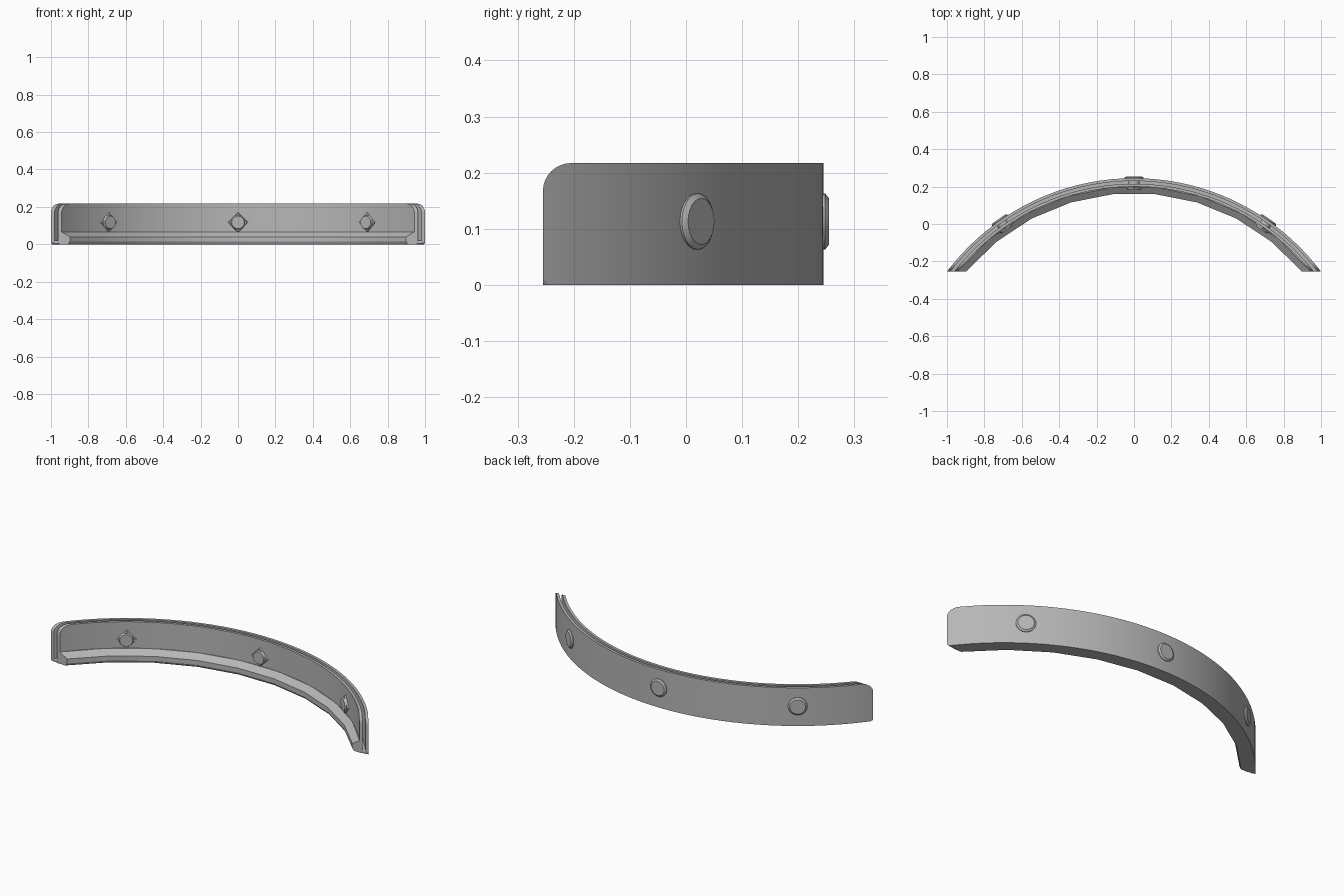
import bpy
import bmesh
from math import sin, cos, acos, pi, radians
from mathutils import Matrix, Vector

cube = bpy.data.objects.get("Cube")
if cube:
    bpy.data.objects.remove(cube)

R = 1.25           # outer radius of the curved plate
CY = -1.005        # centre of the curve
END_Y = -0.255     # both ends are cut flat here
HEIGHT = 0.217

grey = bpy.data.materials.new("plain grey metal")
grey.use_nodes = True
colour = (0.47, 0.47, 0.47, 1)
grey.diffuse_color = colour
grey.node_tree.nodes["Principled BSDF"].inputs["Base Color"].default_value = colour


def finish(name, bm):
    bmesh.ops.recalc_face_normals(bm, faces=bm.faces)
    mesh = bpy.data.meshes.new(name)
    bm.to_mesh(mesh)
    bm.free()
    mesh.materials.append(grey)
    obj = bpy.data.objects.new(name, mesh)
    bpy.context.collection.objects.link(obj)
    bpy.ops.object.select_all(action='DESELECT')
    obj.select_set(True)
    bpy.context.view_layer.objects.active = obj
    bpy.ops.object.shade_smooth_by_angle(angle=radians(25))


def on_arc(depth, angle, z):
    r = R - depth
    return Vector((r * sin(angle), CY + r * cos(angle), z))


def end_angle(depth, y=END_Y):
    return acos((y - CY) / (R - depth))


def loft(name, rings):
    """Join closed rings of points into a capped solid."""
    bm = bmesh.new()
    rows = [[bm.verts.new(p) for p in ring] for ring in rings]
    n = len(rows[0])
    for a, b in zip(rows, rows[1:]):
        for i in range(n):
            j = (i + 1) % n
            bm.faces.new((a[i], a[j], b[j], b[i]))
    bm.faces.new(rows[0])
    bm.faces.new(rows[-1])
    finish(name, bm)


def curved_sheet(name, outer, inner, top, radius, chamfer):
    """Curved sheet with rounded upper corners and clipped lower corners."""
    steps = 8
    corner = []
    for i in range(steps + 1):
        a = i / steps * pi / 2
        dy = radius * (1 - cos(a))
        corner.append((dy, max(0, chamfer - dy), top - radius + radius * sin(a)))

    def ring(low, high, angles):
        ao, ai = angles
        return [on_arc(outer, ao, low), on_arc(outer, ao, high),
                on_arc(inner, ai, high), on_arc(inner, ai, low)]

    def corner_ring(side, dy, low, high):
        return ring(low, high, [side * end_angle(d, END_Y + dy) for d in (outer, inner)])

    limits = [end_angle(d, END_Y + radius) for d in (outer, inner)]
    rings = [corner_ring(-1, *c) for c in corner]
    for i in range(1, 36):
        t = i / 18 - 1
        rings.append(ring(0, top, [t * a for a in limits]))
    rings += [corner_ring(1, *c) for c in reversed(corner)]
    loft(name, rings)


# Two sheets with a narrow gap, joined along the bottom
curved_sheet("outer_sheet", 0, 0.015, HEIGHT, 0.05, 0.008)
curved_sheet("inner_sheet", 0.03, 0.045, HEIGHT, 0.05, 0.008)
curved_sheet("bottom_spacer", 0.014, 0.031, 0.02, 0.006, 0.004)

# Faceted ledge along the bottom of the inner sheet
ledge = [(0.035, 0), (0.072, 0), (0.08, 0.014), (0.08, 0.04), (0.044, 0.067), (0.035, 0.067)]
loft("bottom_ledge", [[on_arc(d, (i / 4.5 - 1) * end_angle(d), z) for d, z in ledge]
                      for i in range(10)])


def stud(name, angle, sides, base, tip, r1, r2, z=0.113):
    """Cone section along the radial direction between two depths."""
    bm = bmesh.new()
    out = Vector((sin(angle), cos(angle), 0))
    place = Matrix.Translation(on_arc((base + tip) / 2, angle, z))
    turn = out.to_track_quat('Z', 'Y').to_matrix().to_4x4()
    if tip > base:
        r1, r2 = r2, r1
    bmesh.ops.create_cone(bm, cap_ends=True, segments=sides, radius1=r1, radius2=r2,
                          depth=abs(tip - base), matrix=place @ turn)
    finish(name, bm)


# Three rivets: domed head outside, shaft in the gap, diamond washer and nut inside
for side, angle in (("right", -35), ("middle", 0), ("left", 35)):
    a = radians(angle)
    stud(side + "_rivet_rim", a, 24, 0.012, -0.003, 0.05, 0.05)
    stud(side + "_rivet_head", a, 24, -0.003, -0.01, 0.05, 0.041)
    stud(side + "_rivet_shaft", a, 24, 0.01, 0.046, 0.03, 0.03)
    stud(side + "_washer", a, 4, 0.042, 0.053, 0.056, 0.05, 0.117)
    stud(side + "_nut", a, 16, 0.05, 0.062, 0.039, 0.034, 0.117)
